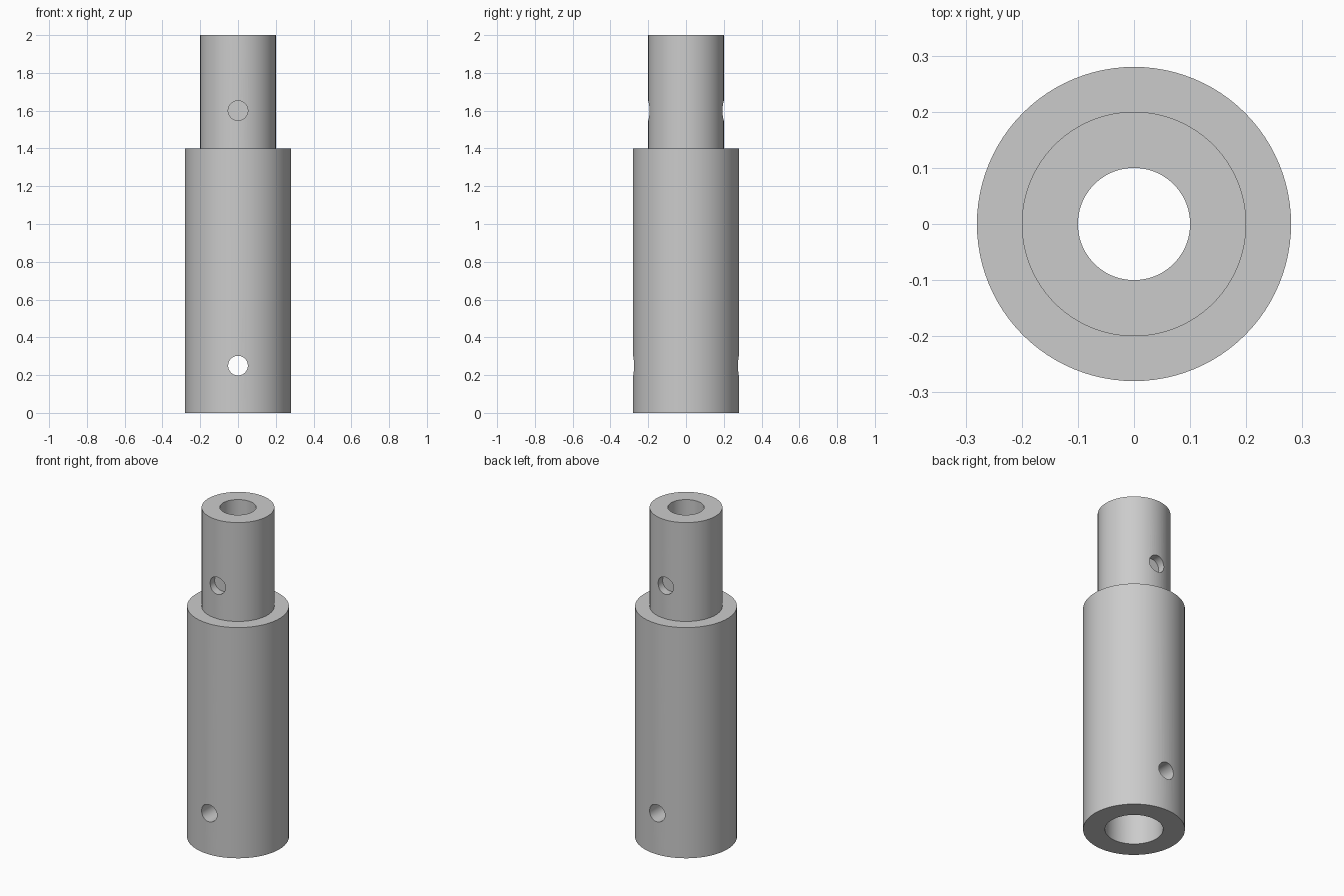
import bpy
import bmesh
import math
from mathutils import Matrix

cube = bpy.data.objects.get("Cube")
if cube:
    bpy.data.objects.remove(cube, do_unlink=True)

SIDES = 96
SLEEVE_R, STUB_R = 0.28, 0.20
SOCKET_R, BORE_R = 0.16, 0.10
SHOULDER_Z, TOP_Z, SOCKET_Z = 1.4, 2.0, 0.6
HOLE_R = 0.052

grey = bpy.data.materials.new("plain grey")
grey.use_nodes = True
colour = (0.6, 0.6, 0.6, 1)
grey.diffuse_color = colour
grey.node_tree.nodes["Principled BSDF"].inputs["Base Color"].default_value = colour


def make_object(name, bm):
    bmesh.ops.recalc_face_normals(bm, faces=bm.faces)
    mesh = bpy.data.meshes.new(name)
    bm.to_mesh(mesh)
    bm.free()
    mesh.materials.append(grey)
    obj = bpy.data.objects.new(name, mesh)
    bpy.context.collection.objects.link(obj)
    return obj


def revolve(name, profile):
    """Spin a closed (radius, height) profile around the z axis."""
    bm = bmesh.new()
    rings = []
    for i in range(SIDES):
        a = math.tau * i / SIDES
        rings.append([bm.verts.new((r * math.cos(a), r * math.sin(a), z))
                      for r, z in profile])
    n = len(profile)
    for i, ring in enumerate(rings):
        after = rings[(i + 1) % SIDES]
        for j in range(n):
            k = (j + 1) % n
            bm.faces.new((ring[j], after[j], after[k], ring[k]))
    return make_object(name, bm)


def drill(target, y_start, y_end, z):
    """Cut a round hole along y."""
    bm = bmesh.new()
    place = (Matrix.Translation((0, (y_start + y_end) / 2, z))
             @ Matrix.Rotation(math.pi / 2, 4, "X"))
    bmesh.ops.create_cone(bm, cap_ends=True, segments=48, radius1=HOLE_R,
                          radius2=HOLE_R, depth=y_end - y_start, matrix=place)
    cutter = make_object("hole_cutter", bm)
    cutter.hide_render = True
    mod = target.modifiers.new("hole", "BOOLEAN")
    mod.operation = "DIFFERENCE"
    mod.solver = "EXACT"
    mod.object = cutter
    bpy.context.view_layer.objects.active = target
    bpy.ops.object.modifier_apply(modifier=mod.name)
    bpy.data.objects.remove(cutter, do_unlink=True)


# Stepped tube: wide sleeve with a socket below, narrow stub on top
tube = revolve("stepped_tube", [
    (SOCKET_R, 0), (SLEEVE_R, 0), (SLEEVE_R, SHOULDER_Z), (STUB_R, SHOULDER_Z),
    (STUB_R, TOP_Z), (BORE_R, TOP_Z), (BORE_R, SOCKET_Z), (SOCKET_R, SOCKET_Z),
])

# Pin hole straight through the sleeve
drill(tube, -0.4, 0.4, 0.25)

# Shallow locking holes in the front and back of the stub
drill(tube, -0.4, -0.15, 1.6)
drill(tube, 0.15, 0.4, 1.6)

# Smooth round walls, sharp rims
bpy.ops.object.select_all(action="DESELECT")
tube.select_set(True)
bpy.context.view_layer.objects.active = tube
bpy.ops.object.shade_smooth_by_angle(angle=math.radians(30))
